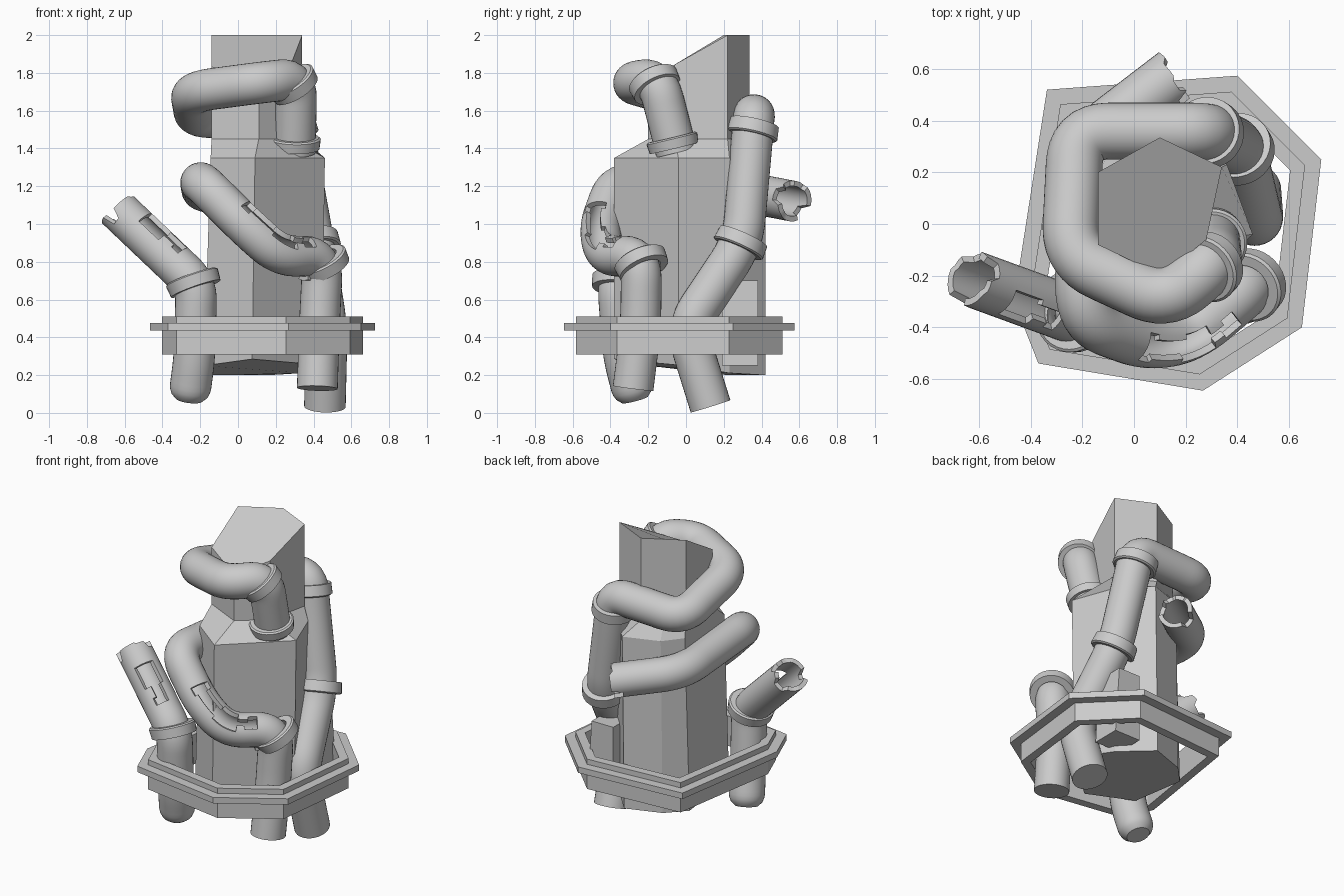
import bpy, bmesh, math, random
from mathutils import Vector as V

if "Cube" in bpy.data.objects:
    bpy.data.objects.remove(bpy.data.objects["Cube"])

random.seed(4)
SEGS = 32


def make(name, bm, smooth=False, wall=0):
    bmesh.ops.recalc_face_normals(bm, faces=bm.faces)
    me = bpy.data.meshes.new(name)
    bm.to_mesh(me)
    bm.free()
    ob = bpy.data.objects.new(name, me)
    bpy.context.collection.objects.link(ob)
    bpy.ops.object.select_all(action='DESELECT')
    ob.select_set(True)
    bpy.context.view_layer.objects.active = ob
    if wall:
        mod = ob.modifiers.new("wall", 'SOLIDIFY')
        mod.thickness, mod.offset = wall, -1
        bpy.ops.object.modifier_apply(modifier=mod.name)
    if smooth:
        bpy.ops.object.shade_smooth_by_angle(angle=math.radians(35))
    return ob


def loft(bm, loops, close=False, caps=True):
    """Skin a list of equal-length point loops."""
    rings = [[bm.verts.new(p) for p in lp] for lp in loops]
    n = len(rings[0])
    pairs = list(zip(rings, rings[1:]))
    if close:
        pairs.append((rings[-1], rings[0]))
    grid = [[bm.faces.new((a[i], a[(i + 1) % n], b[(i + 1) % n], b[i]))
             for i in range(n)] for a, b in pairs]
    if caps and not close:
        bm.faces.new(rings[0][::-1])
        bm.faces.new(rings[-1])
    return rings, grid


def round_path(pts, f, step=0.025):
    """Polyline with rounded corners, evenly resampled."""
    pts = [V(p) for p in pts]
    out = [pts[0]]
    for a, b, c in zip(pts, pts[1:], pts[2:]):
        d = min(f, (a - b).length * .48, (c - b).length * .48)
        p, q = b + (a - b).normalized() * d, b + (c - b).normalized() * d
        for k in range(9):
            t = k / 8
            out.append(p * (1 - t) ** 2 + b * 2 * t * (1 - t) + q * t * t)
    out.append(pts[-1])
    res, left = [out[0]], step
    for a, b in zip(out, out[1:]):
        L = (b - a).length
        pos = left
        while pos < L:
            res.append(a.lerp(b, pos / L))
            pos += step
        left = pos - L
    res[-1] = out[-1]
    return res


def pipe(name, pts, r=.11, f=.14, broken=False, hole=None, dome=False):
    path = round_path(pts, f)
    n = len(path)
    tang = [(path[min(i + 1, n - 1)] - path[max(i - 1, 0)]).normalized()
            for i in range(n)]
    u = tang[0].orthogonal().normalized()
    jag = []
    while len(jag) < SEGS:
        jag += [random.uniform(-.02, .06)] * random.choice((3, 4, 6))
    loops, normals = [], []
    for i, (p, t) in enumerate(zip(path, tang)):
        u = (u - t * u.dot(t)).normalized()
        w = t.cross(u)
        ns = [u * math.cos(2 * math.pi * k / SEGS) + w * math.sin(2 * math.pi * k / SEGS)
              for k in range(SEGS)]
        rr = r * (.65, .88, .97)[i] if dome and i < 3 else r
        pull = max(0, i - (n - 6)) / 5 if broken else 0
        loops.append([p + v * rr - t * jag[k] * pull for k, v in enumerate(ns)])
        normals.append(ns)
    bm = bmesh.new()
    rings, grid = loft(bm, loops, caps=False)
    bm.faces.new(rings[0][::-1])
    if not broken:
        bm.faces.new(rings[-1])
    # torn opening along the side
    if hole:
        t0, t1, d = hole
        dead, half = [], 20
        for i in range(n - 1):
            if t0 < i / n < t1:
                if i % 3 == 0:
                    half = random.uniform(14, 36)
                dd = V(d) - tang[i] * V(d).dot(tang[i])
                dd.normalize()
                for k in range(SEGS):
                    nn = (normals[i][k] + normals[i][(k + 1) % SEGS]).normalized()
                    if nn.dot(dd) > math.cos(math.radians(half)):
                        dead.append(grid[i][k])
        bmesh.ops.delete(bm, geom=dead, context='FACES')
    return make(name, bm, True, .028 if broken else 0)


def collar(name, loc, axis, r=.138, h=.06):
    q = V((0, 0, 1)).rotation_difference(V(axis))
    prof = [(r - .05, -h / 2), (r - .006, -h / 2), (r, h / 2 - .008), (r - .01, h / 2), (r - .05, h / 2)]
    loops = [[V(loc) + q @ V((a * math.cos(2 * math.pi * k / SEGS),
                              a * math.sin(2 * math.pi * k / SEGS), z))
              for k in range(SEGS)] for a, z in prof]
    bm = bmesh.new()
    loft(bm, loops, close=True)
    make(name, bm, True)


# Central faceted column: wide base, shoulder, narrow top cut at a slant
low = [(.46, -.04), (.36, .23), (.18, .42), (-.05, .34), (-.145, .22), (-.145, -.2), (.09, -.38)]
high = [(.28, -.06), (.34, .22), (.10, .335), (-.02, .2675), (-.14, .2), (-.14, -.08), (.11, -.2)]
bm = bmesh.new()
loft(bm, [[(x - (.035 if x < -.1 else .015), y, .2 + max(0, .2 - y + x * .3) * .14) for x, y in low],
          [(x, y, 1.35) for x, y in low],
          [(x, y, 1.45) for x, y in high],
          [(x, y, 2 - max(0, .2 - y) * .6) for x, y in high]])
make("column", bm)

# Small box on the column's back right
bm = bmesh.new()
bmesh.ops.create_cube(bm, size=1)
for v in bm.verts:
    v.co = V((.37 + v.co.x * .19, .285 + v.co.y * .19, .475 + v.co.z * .45))
    if v.co.z > .6 and v.co.x > .4:
        v.co.x -= .03
make("side_box", bm)

# Seven-sided frame with a flange
rim = [(-.337, .52), (.40, .574), (.725, .25), (.65, -.40), (.267, -.645), (-.37, -.54), (-.465, -.3)]
rim = [V(p) for p in rim]


def inset(d):
    out = []
    for i, p in enumerate(rim):
        e1 = (p - rim[i - 1]).normalized()
        e2 = (rim[(i + 1) % len(rim)] - p).normalized()
        n1, n2 = V((e1.y, -e1.x)), V((e2.y, -e2.x))
        out.append(p + (n1 + n2) * (d / (1 + n1.dot(n2))))
    return out


bm = bmesh.new()
prof = [(.115, .31), (.06, .31), (.06, .435), (0, .435), (0, .475), (.06, .475), (.06, .51), (.115, .51)]
loft(bm, [[(p.x, p.y, z) for p in inset(d)] for d, z in prof], close=True)
make("frame", bm)

# Broken pipe leaning out to the left
pipe("left_pipe", [(-.26, -.27, .07), (-.23, -.33, .3), (-.22, -.36, .68), (-.63, -.21, 1.07)],
     f=.09, broken=True, hole=(.63, .86, (.6, -.6, .5)), dome=True)
collar("left_pipe_collar", (-.235, -.355, .69), (-.3, .1, .85), r=.145, h=.07)

# Torn pipe winding around the column to the back
pipe("middle_pipe", [(.42, -.28, .13), (.43, -.24, .45), (.45, -.235, .83), (.22, -.43, .83),
                     (.05, -.46, .98), (-.2, -.37, 1.23), (-.19, .31, 1.17), (.15, .57, 1.12)],
     r=.108, broken=True, hole=(.29, .48, (.5, -.4, .7)))
collar("middle_pipe_collar", (.45, -.235, .79), (-.4, -.35, .8), r=.143, h=.07)

# Upper pipe wrapping the top and dropping down the right side
pipe("upper_pipe", [(.30, -.05, 1.38), (.31, -.15, 1.77), (.13, -.305, 1.75), (-.25, -.13, 1.70),
                    (-.225, .36, 1.56), (.28, .36, 1.58), (.31, .345, 1.4), (.40, .30, .9),
                    (.47, .0, .45), (.46, .13, .035)], f=.13)
collar("upper_collar_low", (.30, -.07, 1.43), (.02, -.24, 1))
collar("upper_collar_high", (.29, -.165, 1.74), (-.5, -.4, .8), h=.07)
collar("right_collar_high", (.285, .355, 1.50), (.18, -.2, -.9), h=.075)
collar("right_collar_low", (.40, .29, .90), (.18, -.45, -1), r=.142, h=.075)
